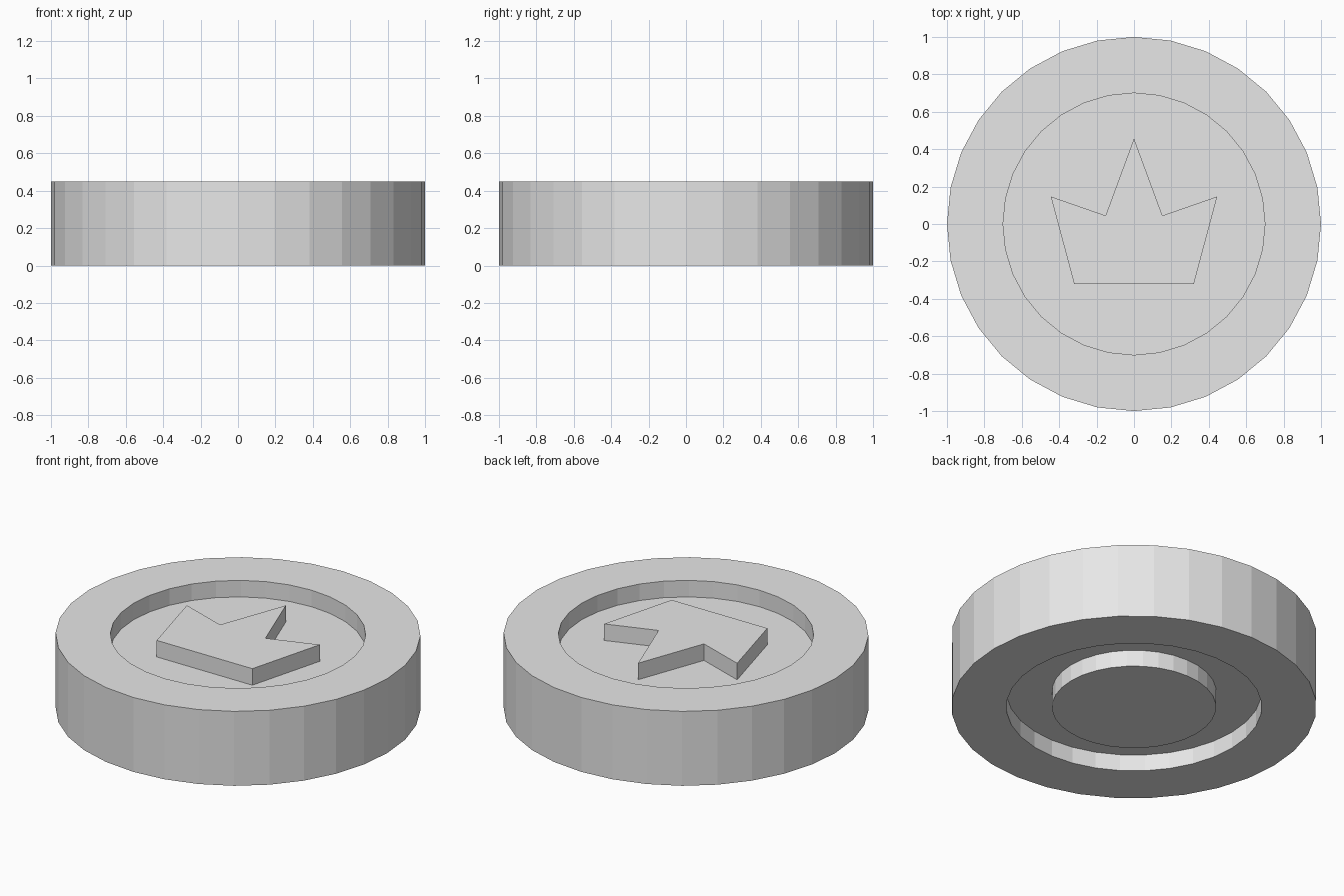
import bpy
import bmesh
from math import cos, sin, pi

SIDES = 32
HEIGHT = 0.45
DEPTH = 0.1

cube = bpy.data.objects.get("Cube")
if cube:
    bpy.data.objects.remove(cube, do_unlink=True)

# Single plain grey material
grey = bpy.data.materials.new("light_grey")
grey.use_nodes = True
grey.diffuse_color = (0.8, 0.8, 0.8, 1)
grey.node_tree.nodes["Principled BSDF"].inputs["Base Color"].default_value = (0.8, 0.8, 0.8, 1)


def finish(bm, name):
    """Turn a bmesh into a flat-shaded scene object."""
    bmesh.ops.recalc_face_normals(bm, faces=bm.faces)
    mesh = bpy.data.meshes.new(name)
    bm.to_mesh(mesh)
    bm.free()
    mesh.materials.append(grey)
    obj = bpy.data.objects.new(name, mesh)
    bpy.context.collection.objects.link(obj)
    return obj


def lathe(name, profile):
    """Revolve (radius, z) points around z and cap both ends."""
    bm = bmesh.new()
    angles = [2 * pi * i / SIDES for i in range(SIDES)]
    rings = [[bm.verts.new((r * cos(a), r * sin(a), z)) for a in angles]
             for r, z in profile]
    for low, high in zip(rings, rings[1:]):
        for i in range(SIDES):
            j = (i + 1) % SIDES
            bm.faces.new((low[i], low[j], high[j], high[i]))
    bm.faces.new(rings[0])
    bm.faces.new(rings[-1])
    return finish(bm, name)


def prism(name, outline, bottom, top):
    """Extrude a flat outline upwards."""
    bm = bmesh.new()
    base = bm.faces.new([bm.verts.new((x, y, bottom)) for x, y in outline])
    result = bmesh.ops.extrude_face_region(bm, geom=[base], use_keep_orig=True)
    verts = [v for v in result["geom"] if isinstance(v, bmesh.types.BMVert)]
    bmesh.ops.translate(bm, verts=verts, vec=(0, 0, top - bottom))
    return finish(bm, name)


# Round piece: ring groove underneath, sunken dish on top
lathe("game_piece_body", [
    (0.45, 0), (0.45, DEPTH), (0.7, DEPTH), (0.7, 0),
    (1, 0), (1, HEIGHT), (0.7, HEIGHT), (0.7, HEIGHT - DEPTH),
])

# Raised crown standing in the dish, mirrored from its right half
half = [(0.32, -0.32), (0.445, 0.147), (0.152, 0.045)]
outline = half + [(0, 0.457)] + [(-x, y) for x, y in reversed(half)]
prism("crown_emblem", outline, HEIGHT - DEPTH, HEIGHT)
